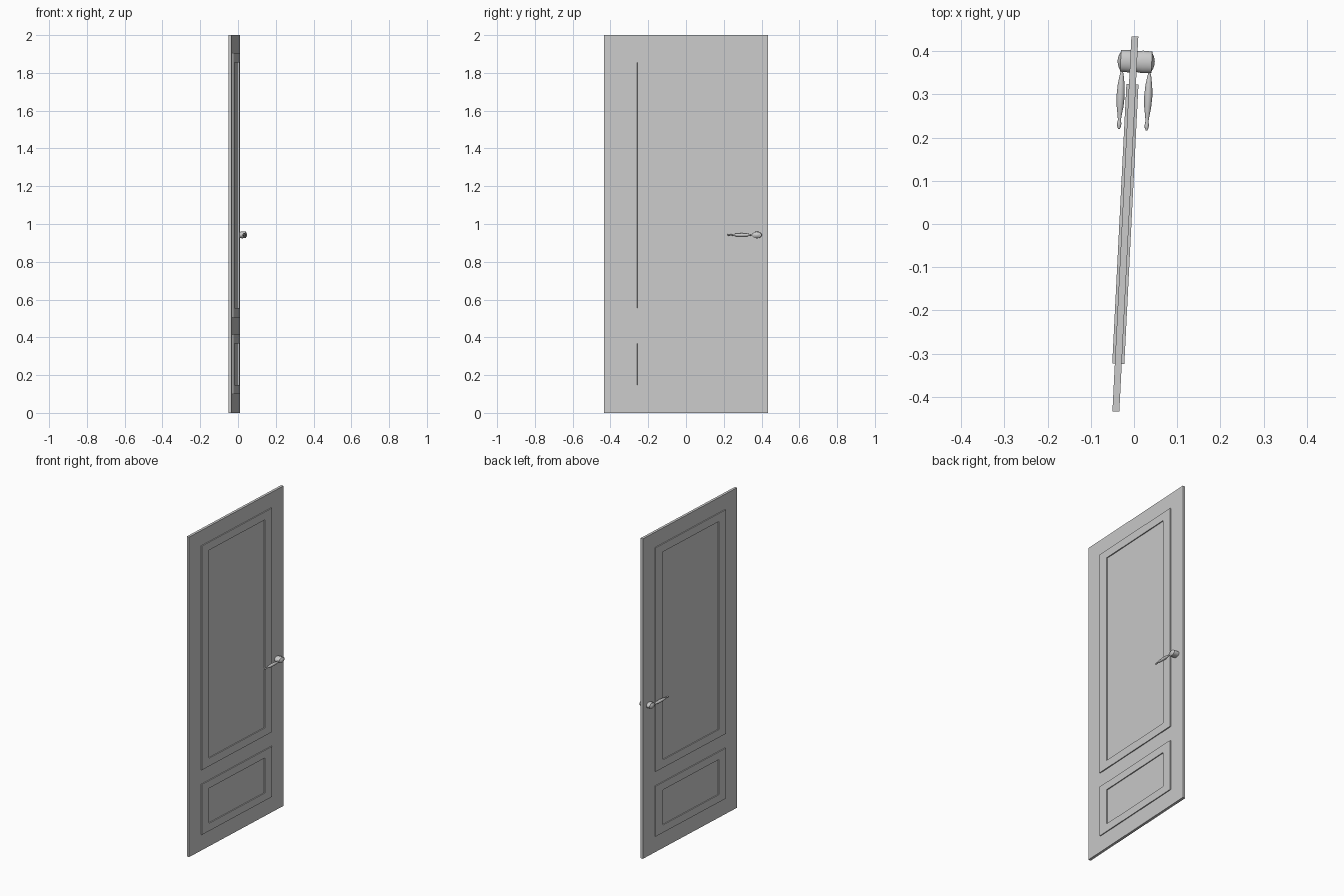
import bpy, bmesh, math
from mathutils import Matrix, Vector

if "Cube" in bpy.data.objects:
    bpy.data.objects.remove(bpy.data.objects["Cube"], do_unlink=True)

# The whole door stands slightly ajar
SWING = Matrix.Translation((-0.02, 0, 0)) @ Matrix.Rotation(-0.0506, 4, 'Z')

grey = bpy.data.materials.new("plain_grey")
grey.use_nodes = True
colour = (0.6, 0.6, 0.6, 1)
grey.diffuse_color = colour
grey.node_tree.nodes["Principled BSDF"].inputs["Base Color"].default_value = colour


def finish(name, bm, smooth=False):
    bmesh.ops.recalc_face_normals(bm, faces=bm.faces)
    mesh = bpy.data.meshes.new(name)
    bm.to_mesh(mesh)
    bm.free()
    mesh.materials.append(grey)
    obj = bpy.data.objects.new(name, mesh)
    bpy.context.collection.objects.link(obj)
    obj.matrix_world = SWING
    if smooth:
        bpy.ops.object.select_all(action='DESELECT')
        obj.select_set(True)
        bpy.context.view_layer.objects.active = obj
        bpy.ops.object.shade_smooth_by_angle(angle=math.radians(40))
    return obj


def slab(name, half_x, half_y, z0, z1):
    bm = bmesh.new()
    bmesh.ops.create_cube(bm, size=1)
    bmesh.ops.scale(bm, vec=(2 * half_x, 2 * half_y, z1 - z0), verts=bm.verts)
    bmesh.ops.translate(bm, vec=(0, 0, (z0 + z1) / 2), verts=bm.verts)
    return finish(name, bm)


def moulding(name, half_x, half_y, z0, z1, inset_y, inset_z):
    """Rectangular frame that stands proud on both sides of the leaf."""
    bm = bmesh.new()
    loops = []
    for x in (-half_x, half_x):
        for dy, dz in ((0, 0), (inset_y, inset_z)):
            y, lo, hi = half_y - dy, z0 + dz, z1 - dz
            loops.append([bm.verts.new((x, *c)) for c in
                          ((-y, lo), (y, lo), (y, hi), (-y, hi))])
    for a, b in ((0, 1), (2, 3), (0, 2), (1, 3)):
        for i in range(4):
            j = (i + 1) % 4
            bm.faces.new((loops[a][i], loops[a][j], loops[b][j], loops[b][i]))
    return finish(name, bm)


def lathe(name, profile, matrix, sides=24):
    """Turn (distance, radius) pairs about the local z axis."""
    bm = bmesh.new()
    rings = []
    for d, r in profile:
        rings.append([bm.verts.new(matrix @ Vector((
            r * math.cos(math.tau * i / sides),
            r * math.sin(math.tau * i / sides), d))) for i in range(sides)])
    for a, b in zip(rings, rings[1:]):
        for i in range(sides):
            j = (i + 1) % sides
            bm.faces.new((a[i], a[j], b[j], b[i]))
    bm.faces.new(rings[0])
    bm.faces.new(rings[-1])
    return finish(name, bm, smooth=True)


# Leaf and panel mouldings
slab("door_leaf", 0.008, 0.435, 0, 2)
moulding("upper_moulding", 0.014, 0.324, 0.505, 1.905, 0.066, 0.05)
moulding("lower_moulding", 0.014, 0.324, 0.1, 0.415, 0.066, 0.048)

# Handle pair: oval domed hub and turned lever on each side
hub_profile = [(0, 0.024), (0.015, 0.026), (0.036, 0.025), (0.037, 0.02),
               (0.04, 0.015), (0.042, 0.008), (0.043, 0.002)]
lever_profile = [(0, 0.004), (0.026, 0.003), (0.035, 0.005), (0.055, 0.008),
                 (0.08, 0.0095), (0.105, 0.008), (0.125, 0.005), (0.137, 0.0035),
                 (0.145, 0.005), (0.152, 0.0045), (0.158, 0.002)]
for side, label in ((1, "left"), (-1, "right")):
    centre = Matrix.Translation((0.006, 0.377, 0.942))
    hub = centre @ Matrix.Rotation(side * math.pi / 2, 4, 'Y')
    lathe(label + "_handle_hub", hub_profile,
          hub @ Matrix.Diagonal((0.68, 1, 1, 1)))
    lever = (centre @ Matrix.Translation((side * 0.032, 0, 0))
             @ Matrix.Rotation(math.pi / 2, 4, 'X'))
    lathe(label + "_handle_lever", lever_profile, lever)
